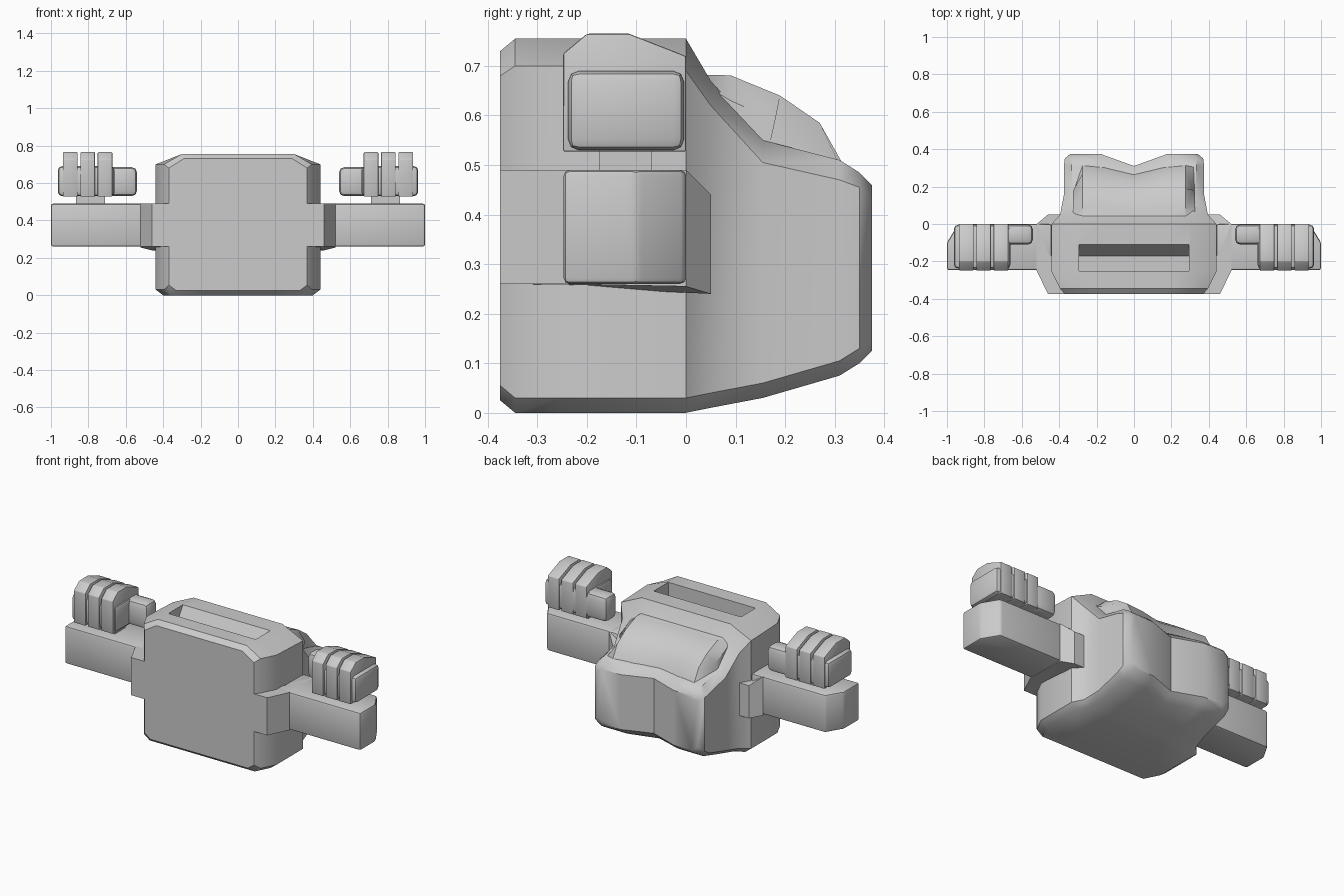
import bpy, bmesh

if "Cube" in bpy.data.objects:
    bpy.data.objects.remove(bpy.data.objects["Cube"])


def finish(name, verts, faces, bevel=0.0, segments=2):
    bm = bmesh.new()
    vs = [bm.verts.new(v) for v in verts]
    for f in faces:
        bm.faces.new([vs[i] for i in f])
    bmesh.ops.recalc_face_normals(bm, faces=bm.faces)
    if bevel:
        sharp = [e for e in bm.edges if e.calc_face_angle(0) > 0.5]
        bmesh.ops.bevel(bm, geom=sharp, offset=bevel, segments=segments,
                        profile=0.5, affect='EDGES')
    me = bpy.data.meshes.new(name)
    bm.to_mesh(me)
    bm.free()
    ob = bpy.data.objects.new(name, me)
    bpy.context.collection.objects.link(ob)
    return ob


def smooth(ob, angle=0.6):
    bpy.ops.object.select_all(action='DESELECT')
    ob.select_set(True)
    bpy.context.view_layer.objects.active = ob
    bpy.ops.object.shade_smooth_by_angle(angle=angle)


def loft(rings):
    n = len(rings[0])
    verts = [p for r in rings for p in r]
    faces = [(k * n + i, k * n + (i + 1) % n, (k + 1) * n + (i + 1) % n, (k + 1) * n + i)
             for k in range(len(rings) - 1) for i in range(n)]
    return verts, faces, n


def prism(name, pts, axis, lo, hi, bevel=0.0, s=1):
    # extrude a profile along x (pts are y,z) or z (pts are x,y), s mirrors x
    if axis == 'x':
        rings = [[(s * t, a, b) for a, b in pts] for t in (lo, hi)]
    else:
        rings = [[(s * a, b, t) for a, b in pts] for t in (lo, hi)]
    verts, faces, n = loft(rings)
    faces += [tuple(range(n)), tuple(range(n, 2 * n))]
    ob = finish(name, verts, faces, bevel)
    smooth(ob)
    return ob


def rect(a0, a1, b0, b1):
    return [(a0, b0), (a1, b0), (a1, b1), (a0, b1)]


# torso: cross-sections (y, half width, bottom, top, shoulder z, top half width, centre dent)
sections = [
    (-0.375, 0.37, 0.025, 0.73, 0.68, 0.29, 0),
    (-0.345, 0.395, 0.0, 0.755, 0.70, 0.30, 0),
    (-0.255, 0.44, 0.0, 0.755, 0.70, 0.30, 0),
    (0.0, 0.44, 0.0, 0.755, 0.69, 0.30, 0),
    (0.05, 0.395, 0.01, 0.67, 0.62, 0.31, 0),
    (0.155, 0.375, 0.03, 0.55, 0.505, 0.325, 0.02),
    (0.31, 0.375, 0.075, 0.51, 0.47, 0.335, 0.05),
    (0.35, 0.37, 0.10, 0.485, 0.455, 0.335, 0.06),
    (0.375, 0.34, 0.125, 0.46, 0.435, 0.31, 0.065),
]
rings = []
for y, w, zb, zt, zs, xi, d in sections:
    half = [(0.18, y, zb), (w - 0.04, y, zb), (w, y, zb + 0.03),
            (w, y, zs), (xi, y, zt), (0.18, y, zt)]
    rings.append([(0, y - d, zb)] + half + [(0, y - d, zt)]
                 + [(-x, a, z) for x, a, z in reversed(half)])
verts, faces, n = loft(rings)
b = n * (len(rings) - 1)
faces += [tuple(range(n)), (b, b + 1, b + 6, b + 7), tuple(b + i for i in range(1, 7)),
          (b, b + 7, b + 8, b + 13), tuple(b + i for i in range(8, 14))]
torso = finish("torso", verts, faces)

# neck slot with a sloping rear wall
slot = prism("slot_cutter", [(-0.25, 0.8), (-0.25, 0.66), (-0.17, 0.66), (-0.11, 0.755),
                             (-0.11, 0.8)], 'x', -0.295, 0.295)
cut = torso.modifiers.new("slot", 'BOOLEAN')
cut.operation = 'DIFFERENCE'
cut.solver = 'EXACT'
cut.object = slot
bpy.context.view_layer.objects.active = torso
bpy.ops.object.modifier_apply(modifier=cut.name)
bpy.data.objects.remove(slot)
smooth(torso, 0.65)

# raised back hump with slanted cheeks and a dented middle
crest = [(0.0, 0.70), (0.04, 0.682), (0.09, 0.681), (0.19, 0.64), (0.27, 0.585), (0.315, 0.505)]
foot = [(0.0, 0.66), (0.04, 0.66), (0.09, 0.63), (0.18, 0.59), (0.17, 0.545), (0.31, 0.50)]
rings = []
for x, line, d in ((-0.325, foot, 0), (-0.275, crest, 0), (-0.16, crest, 0.01), (0, crest, 0.05),
                   (0.16, crest, 0.01), (0.275, crest, 0), (0.325, foot, 0)):
    rings.append([(x, y - d * y / 0.315, z) for y, z in line]
                 + [(x, 0.29 - d, 0.42), (x, 0.0, 0.42)])
verts, faces, n = loft(rings)
faces += [tuple(range(n)), tuple(range(6 * n, 7 * n))]
smooth(finish("back_hump", verts, faces), 0.65)

for s, side in ((1, "right"), (-1, "left")):
    # faceted collar where the arm meets the torso
    plan = [(0.37, -0.375), (0.46, -0.375), (0.52, -0.25), (0.52, 0.0), (0.46, 0.05), (0.36, 0.05)]
    top = [0.49, 0.49, 0.49, 0.49, 0.44, 0.44]
    low = [0.26, 0.26, 0.26, 0.255, 0.24, 0.24]
    verts, faces, n = loft([[(s * x, y, z) for (x, y), z in zip(plan, h)] for h in (low, top)])
    finish(side + "_collar", verts, faces + [(0, 1, 2, 3), (0, 3, 4, 5), (6, 7, 8, 9), (6, 9, 10, 11)])

    # straight arm with a clipped rear corner
    prism(side + "_arm", [(0.44, -0.247), (1.0, -0.247), (1.0, -0.1), (0.94, 0.0), (0.44, 0.0)],
          'z', 0.26, 0.49, 0.012, s)
    prism(side + "_wrist", rect(-0.175, -0.07, 0.48, 0.54), 'x', 0.71, 0.865, 0, s)

    # fist: palm block, thumb and three fingers
    prism(side + "_palm", rect(-0.238, -0.004, 0.53, 0.69), 'x', 0.66, 0.963, 0.022, s)
    prism(side + "_thumb", rect(-0.11, -0.002, 0.53, 0.685), 'x', 0.54, 0.70, 0.028, s)
    finger = [(-0.248, 0.527), (0.0, 0.527), (0.0, 0.72), (-0.115, 0.765), (-0.2, 0.765), (-0.248, 0.725)]
    for i in range(3):
        x = 0.672 + i * 0.093
        prism(f"{side}_finger_{i + 1}", finger, 'x', x, x + 0.078, 0.004, s)
